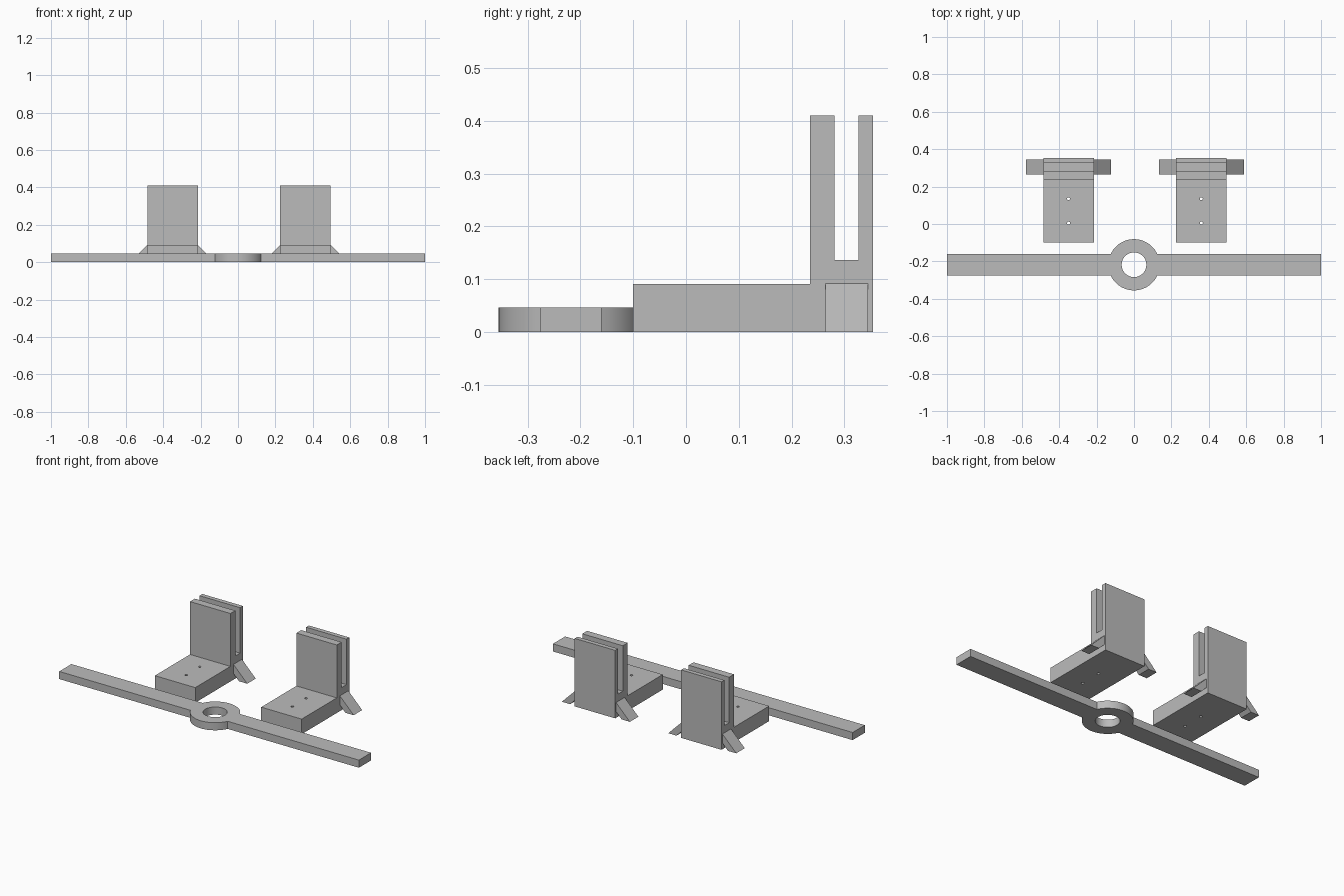
import bpy
import bmesh
import math
from mathutils import Matrix

cube = bpy.data.objects.get("Cube")
if cube:
    bpy.data.objects.remove(cube, do_unlink=True)

# One plain grey for everything
grey = bpy.data.materials.new("plain_grey")
grey.use_nodes = True
colour = (0.5, 0.5, 0.5, 1)
grey.diffuse_color = colour
grey.node_tree.nodes["Principled BSDF"].inputs["Base Color"].default_value = colour


def finish(name, bm):
    bmesh.ops.recalc_face_normals(bm, faces=bm.faces)
    mesh = bpy.data.meshes.new(name)
    bm.to_mesh(mesh)
    bm.free()
    mesh.materials.append(grey)
    obj = bpy.data.objects.new(name, mesh)
    bpy.context.collection.objects.link(obj)
    return obj


def extrude_profile(name, points, offset):
    """Fill a closed loop of 3D points and extrude it along offset."""
    bm = bmesh.new()
    face = bm.faces.new([bm.verts.new(p) for p in points])
    result = bmesh.ops.extrude_face_region(bm, geom=[face], use_keep_orig=True)
    moved = [v for v in result["geom"] if isinstance(v, bmesh.types.BMVert)]
    bmesh.ops.translate(bm, verts=moved, vec=offset)
    return finish(name, bm)


def drill(obj, x, y, radius, sides):
    """Cut a vertical round hole right through the object."""
    bm = bmesh.new()
    bmesh.ops.create_cone(bm, cap_ends=True, segments=sides, radius1=radius,
                          radius2=radius, depth=1, matrix=Matrix.Translation((x, y, 0)))
    cutter = finish("hole_cutter", bm)
    cutter.hide_render = True
    mod = obj.modifiers.new("hole", 'BOOLEAN')
    mod.operation = 'DIFFERENCE'
    mod.solver = 'EXACT'
    mod.object = cutter
    bpy.context.view_layer.objects.active = obj
    bpy.ops.object.modifier_apply(modifier=mod.name)
    bpy.data.objects.remove(cutter, do_unlink=True)


def smooth(obj):
    bpy.ops.object.select_all(action='DESELECT')
    obj.select_set(True)
    bpy.context.view_layer.objects.active = obj
    bpy.ops.object.shade_smooth_by_angle(angle=math.radians(30))


# Long bar widening into a ring at its middle
RING_Y, RING_R, HALF_BAR, BAR_H = -0.218, 0.137, 0.058, 0.046
join = math.asin(HALF_BAR / RING_R)
arc = [join + (math.pi - 2 * join) * i / 24 for i in range(25)]
half = [(1, HALF_BAR)] + [(RING_R * math.cos(a), RING_R * math.sin(a)) for a in arc] + [(-1, HALF_BAR)]
outline = half + [(-x, -y) for x, y in half]
bar = extrude_profile("ring_bar", [(x, RING_Y + y, 0) for x, y in outline], (0, 0, BAR_H))
drill(bar, 0, RING_Y, 0.066, 48)
smooth(bar)

# Slotted upright brackets on a flat base, each with two sloping side feet
HALF_W = 0.135
side_profile = [(-0.1, 0), (0.354, 0), (0.354, 0.41), (0.327, 0.41), (0.327, 0.136),
                (0.281, 0.136), (0.281, 0.41), (0.235, 0.41), (0.235, 0.091), (-0.1, 0.091)]
foot_profile = [(0, 0.092), (0.092, 0), (0.037, 0), (0, 0.037)]

for label, cx in (("right", -0.35), ("left", 0.36)):
    bracket = extrude_profile(label + "_bracket",
                              [(cx - HALF_W, y, z) for y, z in side_profile], (2 * HALF_W, 0, 0))
    for hole_y in (0.005, 0.135):
        drill(bracket, cx, hole_y, 0.008, 16)
    smooth(bracket)
    for side, s in (("outer" if cx < 0 else "inner", -1), ("inner" if cx < 0 else "outer", 1)):
        extrude_profile(f"{label}_{side}_foot",
                        [(cx + s * (HALF_W + x), 0.264, z) for x, z in foot_profile], (0, 0.081, 0))
